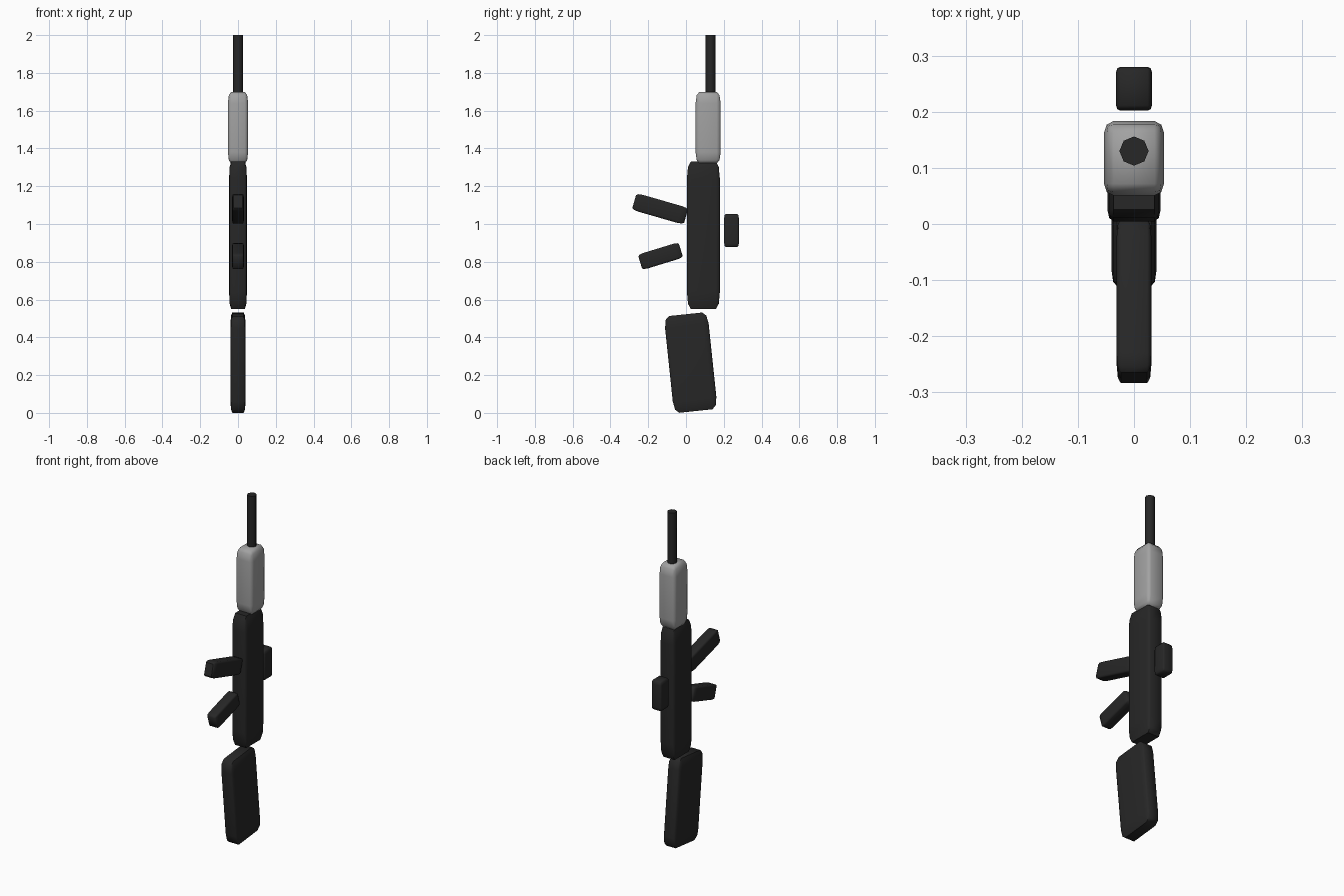
import bpy
import bmesh
import math
from mathutils import Matrix

cube = bpy.data.objects.get("Cube")
if cube:
    bpy.data.objects.remove(cube, do_unlink=True)


def material(name, value):
    mat = bpy.data.materials.new(name)
    mat.use_nodes = True
    color = (value, value, value, 1)
    mat.diffuse_color = color
    mat.node_tree.nodes["Principled BSDF"].inputs["Base Color"].default_value = color
    return mat


black = material("matte black", 0.02)
grey = material("light grey", 0.36)


def finish(bm, name, mat):
    mesh = bpy.data.meshes.new(name)
    bm.to_mesh(mesh)
    bm.free()
    mesh.materials.append(mat)
    obj = bpy.data.objects.new(name, mesh)
    bpy.context.collection.objects.link(obj)
    bpy.ops.object.select_all(action="DESELECT")
    obj.select_set(True)
    bpy.context.view_layer.objects.active = obj
    bpy.ops.object.shade_smooth_by_angle(angle=math.radians(50))
    return obj


def soft_block(name, mat, center, size, tilt=0, bevel=0.12):
    """Bevelled unit cube stretched to size, so the chamfer follows each side."""
    bm = bmesh.new()
    bmesh.ops.create_cube(bm, size=1)
    bmesh.ops.bevel(bm, geom=bm.edges[:], offset=bevel, segments=2,
                    profile=0.5, affect="EDGES")
    bm.transform(Matrix.Translation(center)
                 @ Matrix.Rotation(math.radians(tilt), 4, "X")
                 @ Matrix.Diagonal((*size, 1)))
    return finish(bm, name, mat)


# Main column
soft_block("stock", black, (0, 0.025, 0.266), (0.08, 0.232, 0.515), tilt=6)
soft_block("receiver", black, (0, 0.092, 0.94), (0.095, 0.175, 0.78))
soft_block("handguard", grey, (0, 0.117, 1.51), (0.107, 0.133, 0.38), bevel=0.16)

# Side pieces
soft_block("magazine", black, (0, -0.137, 1.08), (0.062, 0.285, 0.092), tilt=-16)
soft_block("grip", black, (0, -0.135, 0.83), (0.062, 0.225, 0.085), tilt=17)
soft_block("sight", black, (0, 0.241, 0.965), (0.064, 0.078, 0.175))

# Barrel
bm = bmesh.new()
bmesh.ops.create_cone(bm, cap_ends=True, segments=8, radius1=0.026, radius2=0.026,
                      depth=0.4, matrix=Matrix.Translation((0, 0.13, 1.8)))
finish(bm, "barrel", black)
